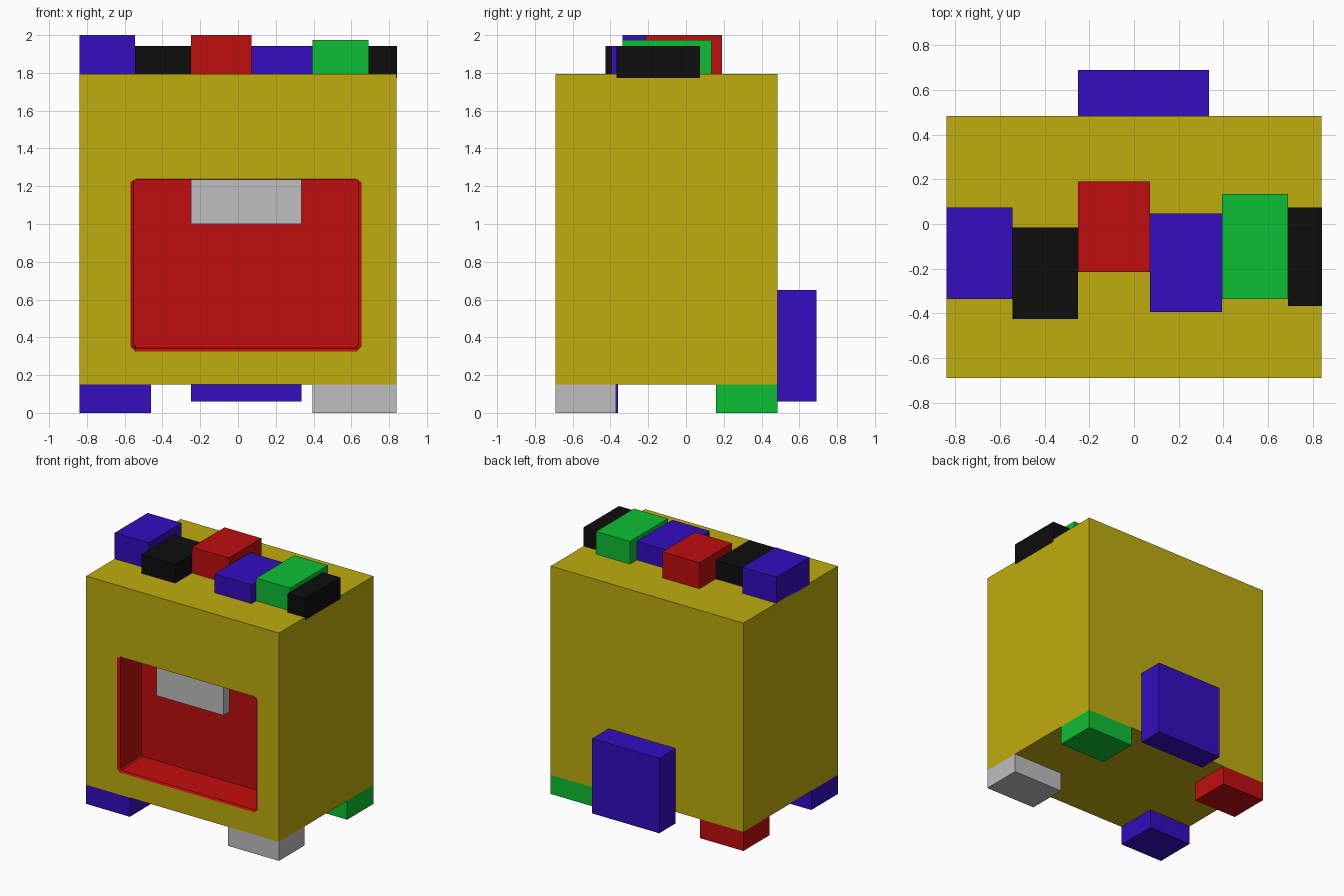
import bpy
import bmesh

if "Cube" in bpy.data.objects:
    bpy.data.objects.remove(bpy.data.objects["Cube"])


def make_material(name, rgb):
    m = bpy.data.materials.new(name)
    m.use_nodes = True
    m.diffuse_color = (*rgb, 1)
    m.node_tree.nodes["Principled BSDF"].inputs["Base Color"].default_value = (*rgb, 1)
    return m


HI, LO, MID = 0.522, 0.004, 0.033
MATS = {
    "yellow": make_material("yellow", (HI, 0.413, LO)),
    "red": make_material("red", (HI, LO, LO)),
    "blue": make_material("blue", (MID, LO, HI)),
    "green": make_material("green", (LO, HI, MID)),
    "black": make_material("black", (LO, LO, LO)),
    "grey": make_material("grey", (HI, HI, HI)),
}


def add_mesh(name, bm, *colours):
    me = bpy.data.meshes.new(name)
    bm.to_mesh(me)
    bm.free()
    for c in colours:
        me.materials.append(MATS[c])
    ob = bpy.data.objects.new(name, me)
    bpy.context.collection.objects.link(ob)
    return ob


def box(name, colour, x, y, z):
    """Box from (low, high) ranges on each axis."""
    bm = bmesh.new()
    bmesh.ops.create_cube(bm, size=1)
    for v in bm.verts:
        v.co = [r[0] if c < 0 else r[1] for c, r in zip(v.co, (x, y, z))]
    return add_mesh(name, bm, colour)


# Body: a box whose front opens into a red mouth recess
X, FRONT, BACK, BOTTOM, TOP = 0.84, -0.69, 0.485, 0.15, 1.795


def ring(bm, y, x0, x1, z0, z1, c):
    """Eight-point rectangle with clipped corners, anticlockwise from bottom left."""
    pts = [(x0 + c, z0), (x1 - c, z0), (x1, z0 + c), (x1, z1 - c / 2),
           (x1 - c, z1), (x0 + c, z1), (x0, z1 - c / 2), (x0, z0 + c)]
    return [bm.verts.new((px, y, pz)) for px, pz in pts]


bm = bmesh.new()
corners = [(-X, BOTTOM), (X, BOTTOM), (X, TOP), (-X, TOP)]
front = [bm.verts.new((x, FRONT, z)) for x, z in corners]
back = [bm.verts.new((x, BACK, z)) for x, z in corners]
rim = ring(bm, FRONT, -0.57, 0.655, 0.325, 1.237, 0.03)
lip = ring(bm, FRONT + 0.01, -0.55, 0.635, 0.34, 1.236, 0.01)
deep = ring(bm, -0.415, -0.55, 0.635, 0.35, 1.235, 0.01)
bm.faces.new(back)
for i in range(4):
    j = (i + 1) % 4
    bm.faces.new((front[i], back[i], back[j], front[j]))
    bm.faces.new((front[i], front[j], rim[2 * i + 1], rim[2 * i]))
    bm.faces.new((front[j], rim[(2 * i + 2) % 8], rim[2 * i + 1]))
mouth = [bm.faces.new(deep)]
for a, b in ((rim, lip), (lip, deep)):
    for i in range(8):
        j = (i + 1) % 8
        mouth.append(bm.faces.new((a[i], a[j], b[j], b[i])))
for f in mouth:
    f.material_index = 1
bmesh.ops.recalc_face_normals(bm, faces=bm.faces)
add_mesh("body", bm, "yellow", "red")

# Tooth hanging from the top of the mouth
box("tooth", "grey", (-0.25, 0.335), (-0.66, -0.585), (1.0, 1.236))

# Tail plate on the back
box("tail_plate", "blue", (-0.25, 0.335), (BACK, 0.69), (0.06, 0.65))

# Four feet flush with the body corners
box("front_right_foot", "blue", (-X, -0.46), (FRONT, -0.36), (0, BOTTOM))
box("front_left_foot", "grey", (0.395, X), (FRONT, -0.37), (0, BOTTOM))
box("back_right_foot", "red", (-X, -0.46), (0.16, BACK), (0, BOTTOM))
box("back_left_foot", "green", (0.43, X), (0.16, BACK), (0, BOTTOM))

# Row of hair blocks across the top
HAIR = [
    ("blue", -0.84, -0.545, -0.335, 0.075, 2.0),
    ("black", -0.545, -0.25, -0.425, -0.015, 1.942),
    ("red", -0.25, 0.072, -0.215, 0.19, 2.0),
    ("blue", 0.072, 0.395, -0.395, 0.047, 1.942),
    ("green", 0.395, 0.69, -0.337, 0.134, 1.974),
    ("black", 0.69, 0.842, -0.367, 0.073, 1.942),
]
for n, (colour, x0, x1, y0, y1, top) in enumerate(HAIR, 1):
    base = 1.773 if colour == "black" else TOP - 0.01
    box(f"hair_block_{n}", colour, (x0, x1), (y0, y1), (base, top))
